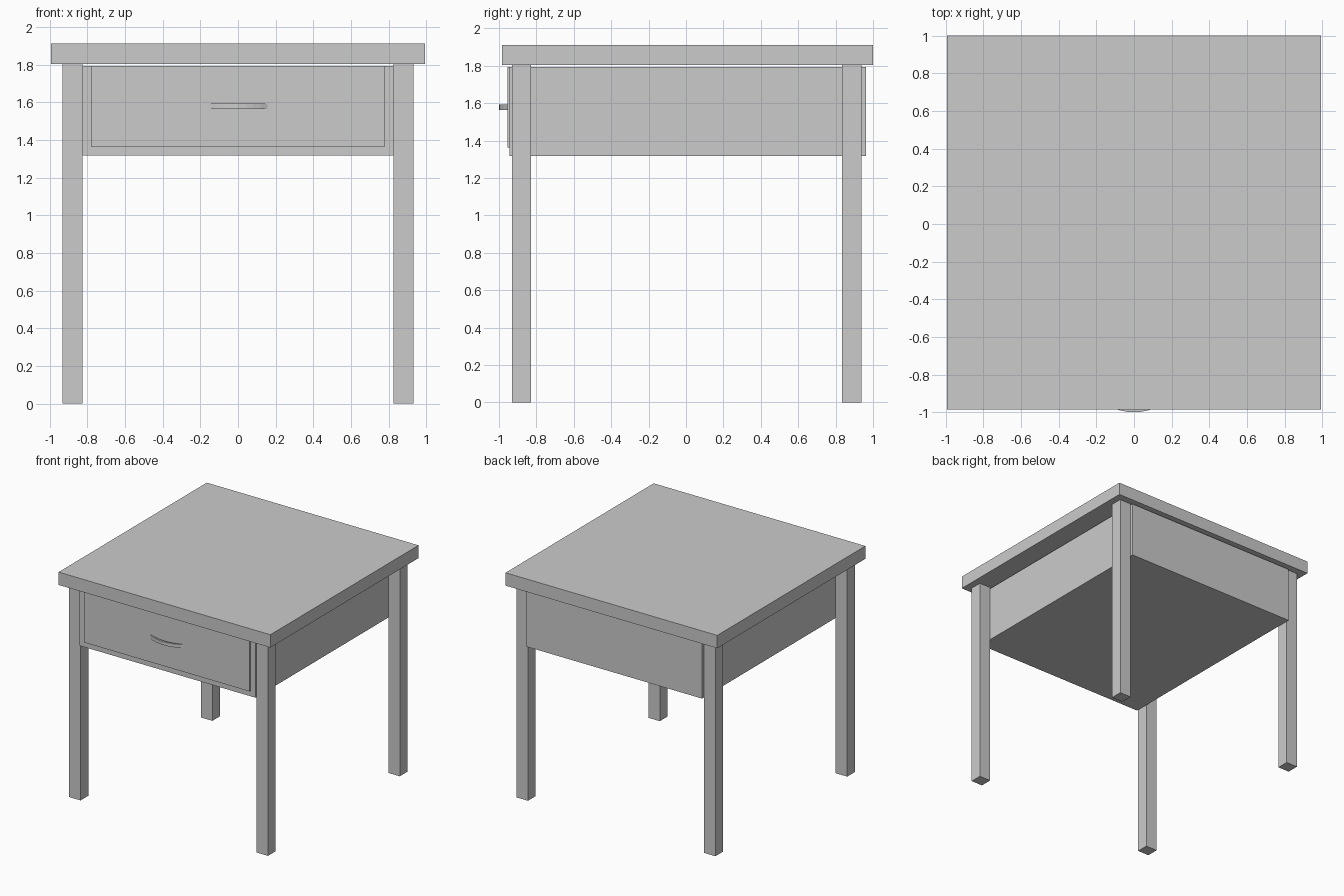
import bpy, bmesh

if "Cube" in bpy.data.objects:
    bpy.data.objects.remove(bpy.data.objects["Cube"])


def prism(name, pts, z0, z1):
    """Extrude a flat outline upward."""
    bm = bmesh.new()
    face = bm.faces.new([bm.verts.new((x, y, z0)) for x, y in pts])
    top = bmesh.ops.extrude_face_region(bm, geom=[face])["geom"]
    bmesh.ops.translate(bm, vec=(0, 0, z1 - z0),
                        verts=[v for v in top if isinstance(v, bmesh.types.BMVert)])
    bmesh.ops.recalc_face_normals(bm, faces=bm.faces)
    mesh = bpy.data.meshes.new(name)
    bm.to_mesh(mesh)
    bm.free()
    obj = bpy.data.objects.new(name, mesh)
    bpy.context.collection.objects.link(obj)
    return obj


def box(name, x0, x1, y0, y1, z0, z1):
    return prism(name, [(x0, y0), (x1, y0), (x1, y1), (x0, y1)], z0, z1)


# Overhanging top
box("table_top", -0.993, 0.993, -0.985, 1.0, 1.803, 1.912)

# Drawer case held between the legs
box("drawer_case", -0.825, 0.825, -0.944, 0.963, 1.317, 1.793)

# Raised drawer front
box("drawer_front", -0.777, 0.777, -0.955, -0.94, 1.362, 1.793)

# Legs, mirrored left to right
for name, y0, y1 in (("front_legs", -0.931, -0.828), ("back_legs", 0.835, 0.939)):
    leg = box(name, 0.825, 0.933, y0, y1, 0, 1.803)
    leg.modifiers.new("Mirror", 'MIRROR')

# Bowed drawer handle
n = 8
ts = [-1 + 2 * i / n for i in range(n + 1)]
outer = [(0.16 * t, -1.0 + 0.046 * t * t) for t in ts]
inner = [(0.145 * t, -0.984 + 0.032 * t * t) for t in reversed(ts)]
prism("drawer_handle", outer + inner, 1.564, 1.593)
